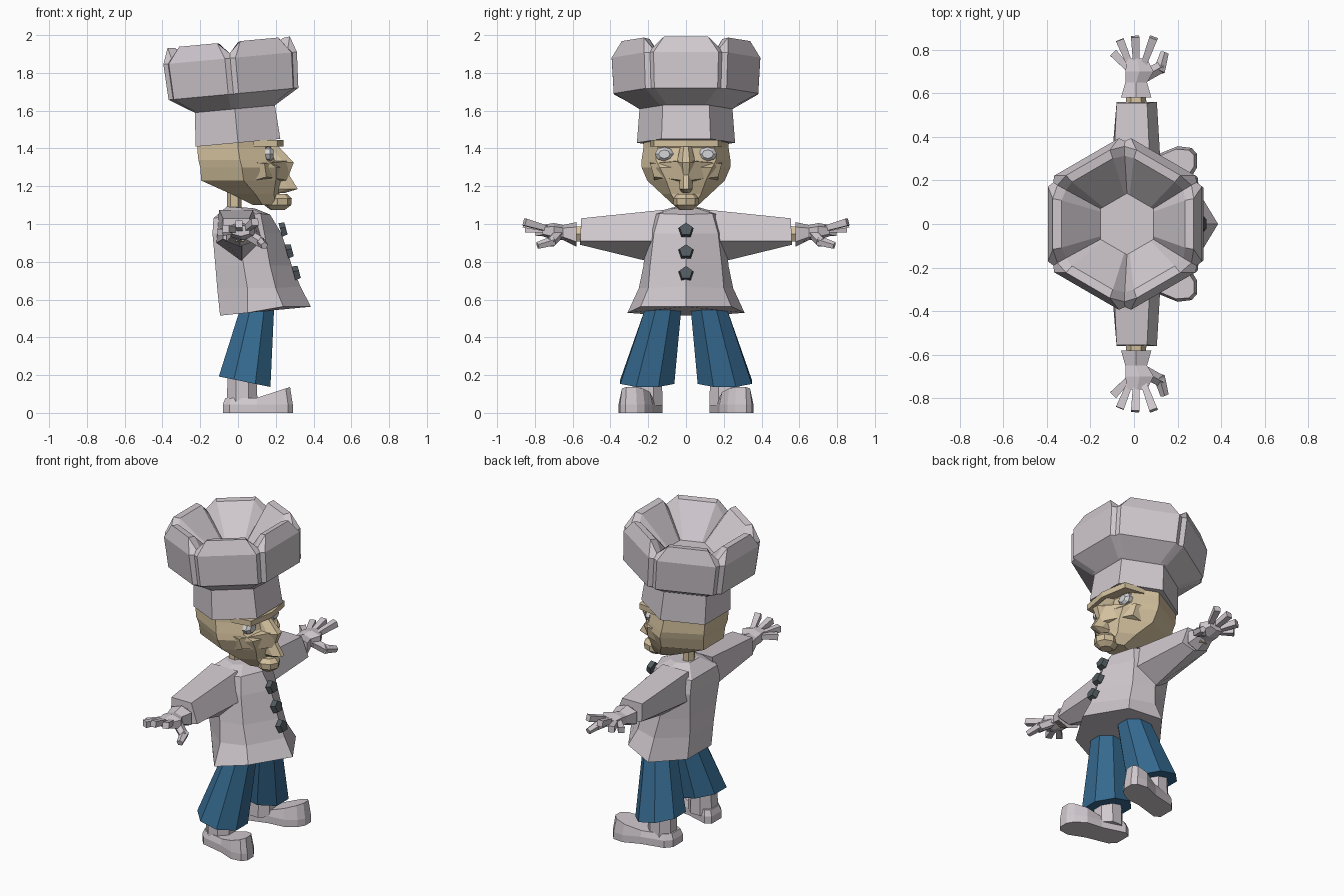
import bpy, bmesh, math
from mathutils import Vector

if "Cube" in bpy.data.objects:
    bpy.data.objects.remove(bpy.data.objects["Cube"])


def material(name, rgb):
    m = bpy.data.materials.new(name)
    m.diffuse_color = (*rgb, 1)
    m.use_nodes = True
    m.node_tree.nodes["Principled BSDF"].inputs["Base Color"].default_value = m.diffuse_color
    return m


CLOTH = material("off white cloth", (0.63, 0.58, 0.62))
SKIN = material("tan skin", (0.65, 0.53, 0.34))
BLUE = material("trouser blue", (0.035, 0.14, 0.27))
DARK = material("dark button", (0.085, 0.105, 0.115))
EYE = material("eye white", (0.66, 0.66, 0.68))


def loft(name, rings, mat):
    """Skin a stack of equal length point rings and cap both ends."""
    bm = bmesh.new()
    vs = [[bm.verts.new(p) for p in r] for r in rings]
    n = len(rings[0])
    for a, b in zip(vs, vs[1:]):
        for i in range(n):
            j = (i + 1) % n
            bm.faces.new((a[i], a[j], b[j], b[i]))
    bm.faces.new(vs[0])
    bm.faces.new(vs[-1])
    bmesh.ops.recalc_face_normals(bm, faces=bm.faces)
    me = bpy.data.meshes.new(name)
    bm.to_mesh(me)
    bm.free()
    me.materials.append(mat)
    ob = bpy.data.objects.new(name, me)
    bpy.context.collection.objects.link(ob)
    return ob


def pair(name, rings, mat):
    """Left and right copies, mirrored across y = 0."""
    for side, s in (("left", 1), ("right", -1)):
        loft(side + "_" + name, [[(x, s * y, z) for x, y, z in r] for r in rings], mat)


def whole(half):
    """Close a half outline (back to front) into a symmetric ring."""
    return list(half) + [(x, -y, z) for x, y, z in reversed(half) if y > 0]


def rod(p, q, r1, r2, n):
    """Rings of a tapered n sided rod from p to q."""
    p, q = Vector(p), Vector(q)
    rot = (q - p).to_track_quat('Z', 'Y')
    ph = math.pi / 2 + (math.pi / n if n % 2 == 0 else 0)
    ang = [ph + math.tau * i / n for i in range(n)]
    return [[tuple(c + rot @ Vector((r * math.cos(a), r * math.sin(a), 0))) for a in ang]
            for c, r in ((p, r1), (q, r2))]


# Chef hat: hexagon rings, three points per side so the puff gets notched corners
TILT = math.radians(5.3)


def hat_ring(h, ap, t=0.1, cut=1.0, drop=0.0):
    R = ap / math.cos(math.pi / 6)
    cs = [Vector((R * math.cos(a), R * math.sin(a)))
          for a in (math.pi / 2 + math.pi / 3 * i for i in range(6))]
    pts = []
    for i in range(6):
        a, b = cs[i], cs[(i + 1) % 6]
        pts += [(a * cut, h - drop), (a.lerp(b, t), h), (a.lerp(b, 1 - t), h)]
    c, s = math.cos(TILT), math.sin(TILT)
    return [(v.x * c - z * s, v.y, 1.43 + v.x * s + z * c) for v, z in pts]


loft("chef_hat", [
    hat_ring(0.0, 0.225), hat_ring(0.18, 0.213), hat_ring(0.185, 0.222),
    hat_ring(0.26, 0.345, 0.08, 0.93), hat_ring(0.45, 0.355, 0.08, 0.93),
    hat_ring(0.535, 0.325, 0.19, 0.95, 0.06), hat_ring(0.53, 0.285, 0.17, 0.95, 0.07),
    hat_ring(0.35, 0.122, 0.1)], CLOTH)

# Head: z, back x/width, side x/width, front x/width, centre front x
HEAD = [(1.44, -.215, .12, 0, .225, .17, .13, .19),
        (1.405, -.215, .12, 0, .225, .145, .15, .18),
        (1.34, -.21, .12, .01, .235, .15, .16, .21),
        (1.30, -.20, .11, .02, .235, .20, .14, .255),
        (1.23, -.195, .10, .03, .205, .20, .105, .24),
        (1.16, -.04, .08, .09, .13, .19, .08, .22),
        (1.10, .08, .04, .13, .065, .20, .045, .22)]
loft("head", [whole([(xb, wb, z + (.08 * xb if z > 1.4 else 0)), (xm, wm, z), (xf, wf, z), (xc, 0, z)])
              for z, xb, wb, xm, wm, xf, wf, xc in HEAD], SKIN)

# Brow ridge, hooked nose and chin
loft("brow", [[(.08, -.19, z), (.21, -.17, z), (.24, 0, z), (.21, .17, z), (.08, .19, z)]
              for z in (1.41, 1.445)], SKIN)
loft("nose", [[(.12, -w, z), (.12, w, z), (x - .05, w, z), (x, w * .4, z), (x, -w * .4, z), (x - .05, -w, z)]
              for x, w, z in ((.215, .03, 1.41), (.295, .05, 1.325), (.27, .035, 1.26),
                              (.317, .035, 1.185), (.25, .02, 1.165))], SKIN)
pair("cheek", [[(.16, .01, 1.34), (.28, .01, 1.335), (.27, .01, 1.23), (.15, .01, 1.21)],
               [(.05, .19, 1.33), (.14, .19, 1.32), (.15, .17, 1.25), (.05, .17, 1.22)]], SKIN)
loft("chin", [[(.21 + r * 1.1 * math.cos(a), r * math.sin(a), z) for a in
               (math.tau * i / 8 for i in range(8))]
              for r, z in ((.035, 1.075), (.065, 1.10), (.068, 1.135), (.045, 1.16))], SKIN)
loft("neck", rod((-.02, 0, 1.06), (-.02, 0, 1.22), .038, .038, 6), SKIN)

# Eyes: flattened low-poly balls
pair("eye", [[(.165 + dx, .115 + .05 * k * math.cos(a), 1.37 + .038 * k * math.sin(a))
              for a in (math.tau * i / 8 for i in range(8))]
             for dx, k in ((-.02, 1), (.005, 1), (.022, .6))], EYE)

# Coat body, flared to a pointed front hem
COAT = [[(-.095, .12, .515), (.05, .31, .53), (.24, .24, .563), (.386, 0, .562)],
        [(-.11, .12, .66), (.05, .25, .66), (.20, .20, .66), (.33, 0, .67)],
        [(-.12, .13, .78), (.03, .225, .78), (.17, .19, .78), (.285, 0, .78)],
        [(-.135, .15, .95), (0, .21, .95), (.14, .17, .95), (.23, 0, .95)],
        [(-.13, .13, 1.03), (0, .20, 1.05), (.12, .14, 1.055), (.17, 0, 1.05)],
        [(-.06, .05, 1.092), (.02, .08, 1.085), (.07, .05, 1.085), (.095, 0, 1.08)]]
loft("coat", [whole(r) for r in COAT], CLOTH)

# Pentagonal buttons
for i, (x, z) in enumerate(((.225, .965), (.258, .85), (.295, .735))):
    loft("button_%d" % (i + 1), rod((x, 0, z), (x + .03, 0, z + .008), .042, .036, 5), DARK)

# Sleeves and wrists
pair("sleeve", [[(-.10, .12, 1.075), (.08, .12, 1.075), (.13, .14, .91), (.02, .19, .80), (-.115, .14, .90)],
                [(-.08, .555, 1.03), (.06, .555, 1.03), (.105, .56, .91), (.02, .56, .89), (-.08, .56, .92)]], CLOTH)
pair("wrist", rod((.01, .50, .95), (.01, .64, .945), .05, .042, 6), SKIN)

# Gloves: flared cuff, palm, four spread fingers and a thumb
pair("glove", [[(cx - w, y, z + h * .6), (cx, y, z + h), (cx + w, y, z + h * .6),
                (cx + w, y, z - h * .6), (cx, y, z - h), (cx - w, y, z - h * .6)]
               for cx, w, h, y, z in ((.01, .07, .065, .58, .945), (.01, .05, .04, .65, .955),
                                      (.025, .065, .045, .70, .96), (.015, .045, .03, .76, .965))], CLOTH)
for i, tip in enumerate(((-.095, .785, .955), (-.065, .845, .975), (.005, .86, 1.0), (.09, .855, 1.01))):
    pair("finger_%d" % (i + 1), rod((.01 + tip[0] * .25, .70, .965), tip, .018, .027, 4), CLOTH)
pair("thumb_base", rod((.05, .68, .945), (.125, .72, .90), .03, .028, 5), CLOTH)
pair("thumb_tip", rod((.115, .70, .91), (.14, .785, .885), .028, .02, 5), CLOTH)

# Flared trouser legs with a slanted hem
OCT = [math.tau * (i + .5) / 8 for i in range(8)]
pair("trouser_leg", [
    [(.11 + .09 * math.cos(a), .11 + .097 * math.sin(a), .60) for a in OCT],
    [(.035 + .148 * math.cos(a), .205 + .155 * math.sin(a), .165 - .03 * math.cos(a)) for a in OCT]], BLUE)

# Boots: ankle and turned-out foot with a raised toe
pair("boot_ankle", rod((.022, .205, .04), (.022, .205, .25), .088, .082, 8), CLOTH)
FOOT = [(-.08, .05), (-.045, .08), (.10, .075), (.20, .09), (.265, .065), (.29, .03)]


def foot_ring(k, top):
    out = FOOT + [(x, -w) for x, w in reversed(FOOT)]
    return [(.1 + (x - .1) * (.5 + .5 * k if top else 1), .215 + .26 * x + w * k,
             .08 + max(0, x - .1) * .3 if top == 2 else .045 * top) for x, w in out]


pair("boot_foot", [foot_ring(1, 0), foot_ring(1, 1), foot_ring(.85, 2)], CLOTH)
